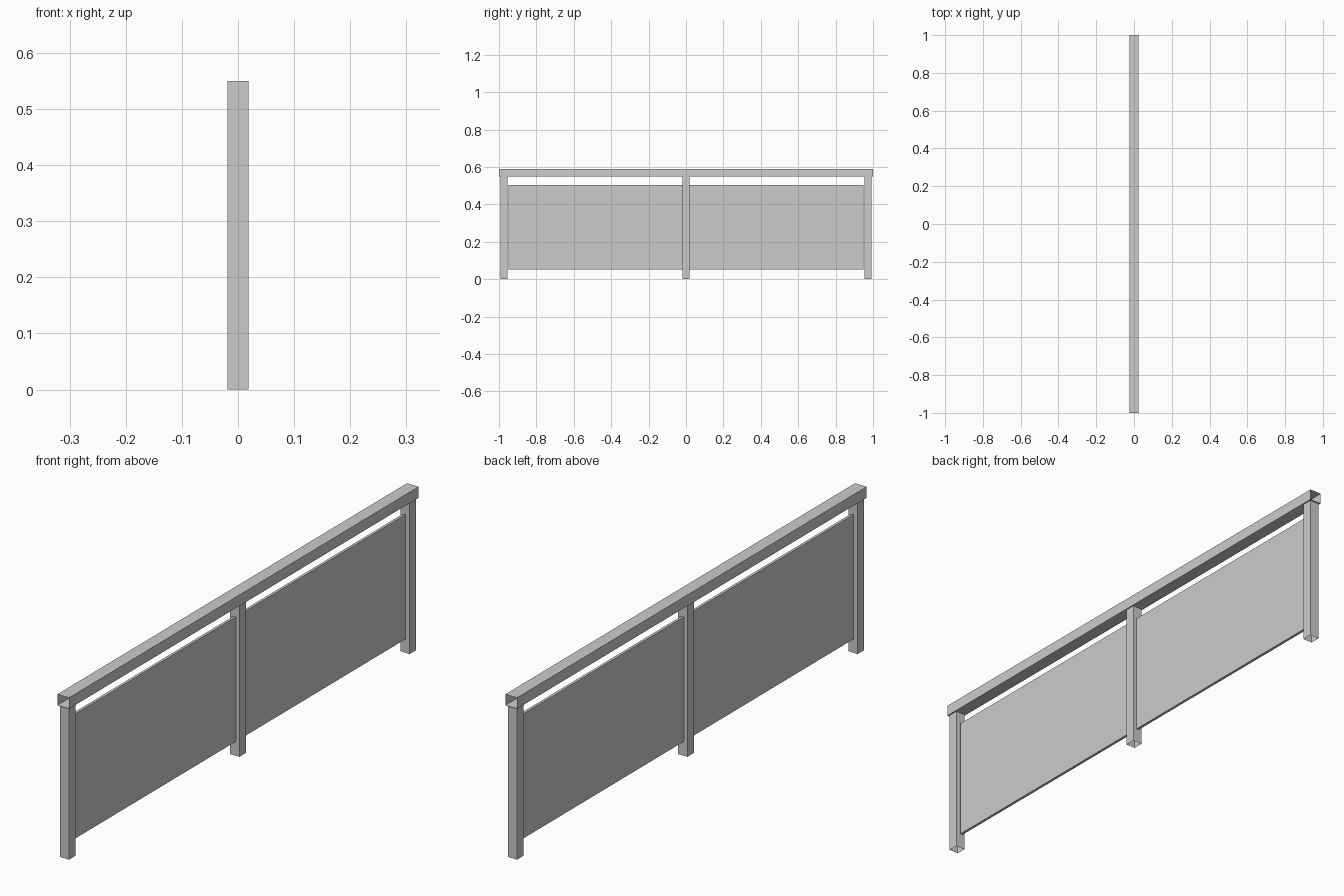
import bpy
import bmesh

if "Cube" in bpy.data.objects:
    bpy.data.objects.remove(bpy.data.objects["Cube"])

grey = bpy.data.materials.new("light grey")
grey.diffuse_color = (0.6, 0.6, 0.6, 1.0)
grey.use_nodes = True
grey.node_tree.nodes["Principled BSDF"].inputs["Base Color"].default_value = grey.diffuse_color


def box(name, lo, hi, open_axis=None):
    """Box between two corners; open_axis removes both end faces on that axis."""
    bm = bmesh.new()
    bmesh.ops.create_cube(bm, size=1.0)
    for v in bm.verts:
        v.co = [(lo[i] + hi[i]) / 2 + v.co[i] * (hi[i] - lo[i]) for i in range(3)]
    if open_axis is not None:
        bm.normal_update()
        ends = [f for f in bm.faces if abs(f.normal[open_axis]) > 0.9]
        bmesh.ops.delete(bm, geom=ends, context='FACES_ONLY')
    mesh = bpy.data.meshes.new(name)
    bm.to_mesh(mesh)
    bm.free()
    mesh.materials.append(grey)
    obj = bpy.data.objects.new(name, mesh)
    bpy.context.collection.objects.link(obj)
    return obj


POST = 0.0187   # half width of a post
RAIL_Z = 0.55   # underside of the handrail

# Handrail: hollow tube, open at both ends
box("handrail", (-0.0235, -1.0, RAIL_Z), (0.0235, 1.0, 0.59), open_axis=1)

# Posts: hollow tubes, open at top and bottom
for label, y in (("front", -0.974), ("middle", 0.0), ("back", 0.974)):
    box(label + "_post", (-POST, y - POST, 0.0), (POST, y + POST, RAIL_Z), open_axis=2)

# Infill panels between the posts
for label, y0, y1 in (("front", -0.95, -0.02), ("back", 0.02, 0.95)):
    box(label + "_panel", (-0.005, y0, 0.052), (0.005, y1, 0.503))
